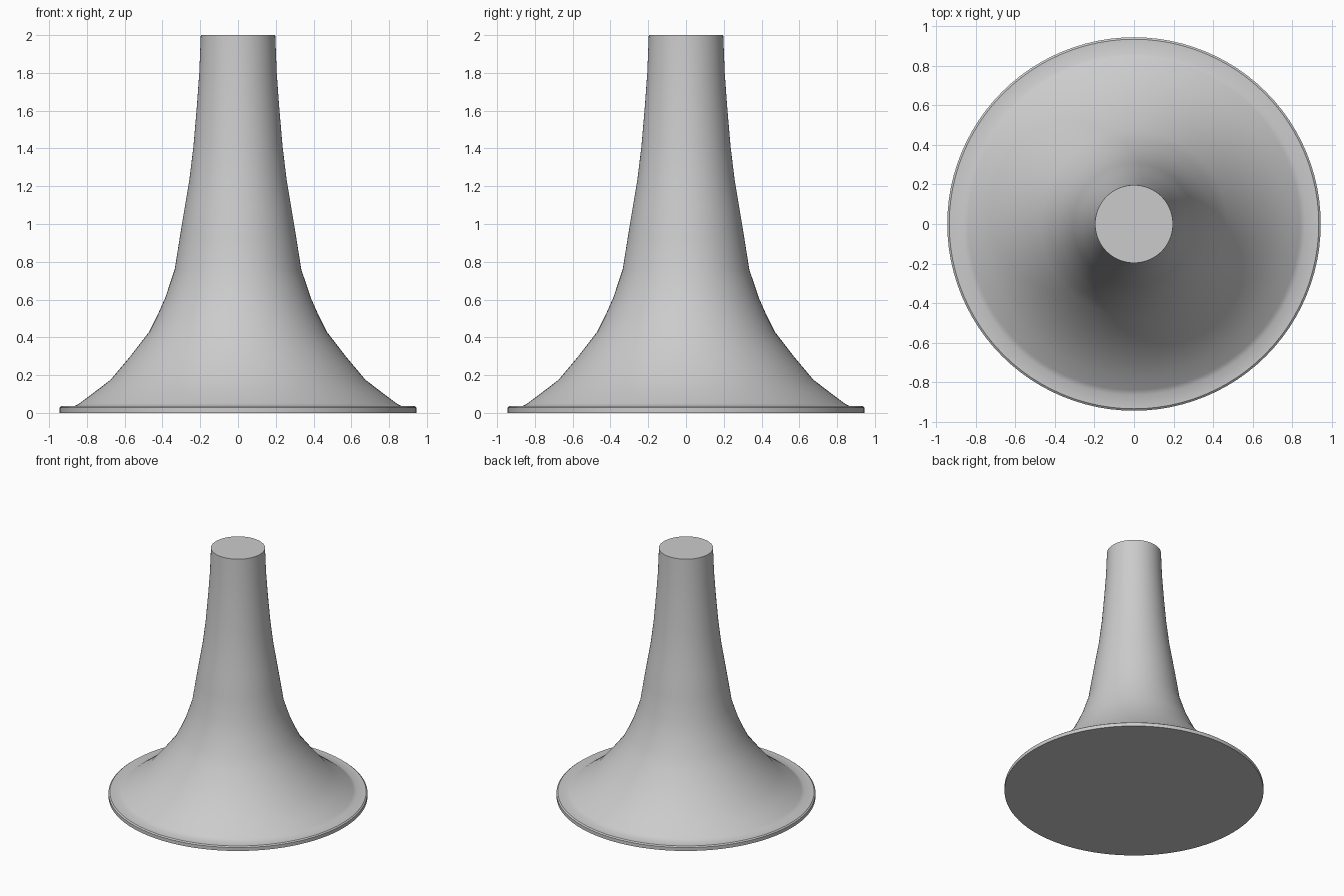
import bpy, bmesh, math

cube = bpy.data.objects.get("Cube")
if cube:
    bpy.data.objects.remove(cube, do_unlink=True)

grey = bpy.data.materials.new("light grey")
grey.use_nodes = True
colour = (0.6, 0.6, 0.6, 1)
grey.diffuse_color = colour
grey.node_tree.nodes["Principled BSDF"].inputs["Base Color"].default_value = colour

# Half profile (radius, height) from the base rim up to the neck
PROFILE = [
    (0.945, 0), (0.945, 0.028), (0.935, 0.036), (0.865, 0.036), (0.84, 0.05),
    (0.76, 0.11), (0.675, 0.175), (0.57, 0.30), (0.47, 0.43), (0.425, 0.52),
    (0.385, 0.61), (0.335, 0.76), (0.308, 0.93), (0.28, 1.1), (0.258, 1.23),
    (0.236, 1.41), (0.218, 1.62), (0.205, 1.8), (0.197, 2),
]
SIDES = 96

# Flared body: one ring of vertices per profile point, closed top and bottom
bm = bmesh.new()
rings = []
for r, z in PROFILE:
    angles = [2 * math.pi * i / SIDES for i in range(SIDES)]
    rings.append([bm.verts.new((r * math.cos(a), r * math.sin(a), z)) for a in angles])
for low, high in zip(rings, rings[1:]):
    for i in range(SIDES):
        j = (i + 1) % SIDES
        bm.faces.new((low[i], low[j], high[j], high[i]))
bm.faces.new(rings[0][::-1])
bm.faces.new(rings[-1])

mesh = bpy.data.meshes.new("flared_stand")
bm.to_mesh(mesh)
bm.free()
mesh.materials.append(grey)
stand = bpy.data.objects.new("flared_stand", mesh)
bpy.context.collection.objects.link(stand)

# Smooth flare with crisp rim and end caps
bpy.ops.object.select_all(action="DESELECT")
stand.select_set(True)
bpy.context.view_layer.objects.active = stand
bpy.ops.object.shade_smooth_by_angle(angle=math.radians(35))
